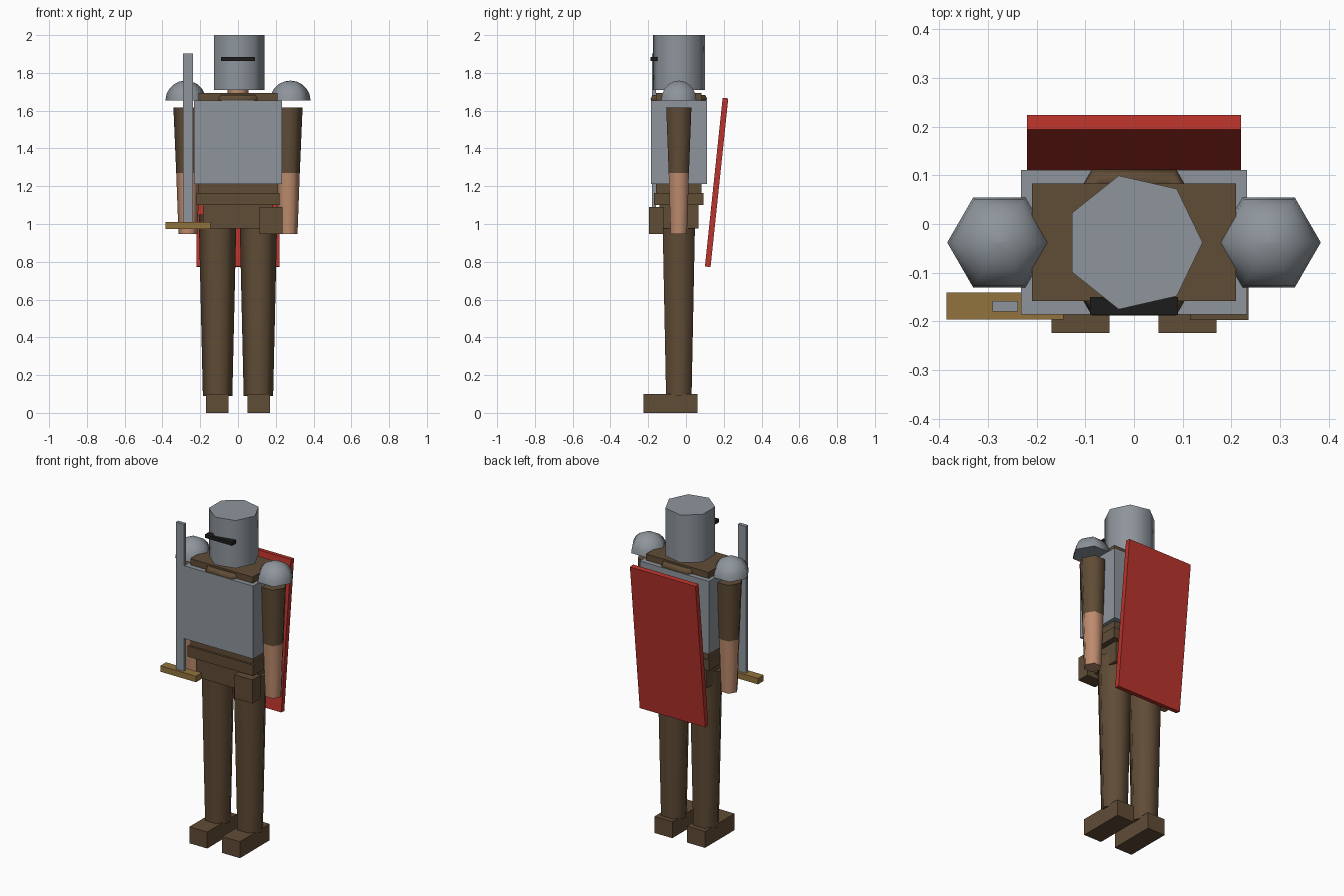
import bpy, bmesh, math
from mathutils import Matrix, Vector

cube = bpy.data.objects.get("Cube")
if cube:
    bpy.data.objects.remove(cube, do_unlink=True)

MID_Y = -0.038  # depth of the body axis


def material(name, rgb):
    m = bpy.data.materials.new(name)
    m.use_nodes = True
    m.diffuse_color = (*rgb, 1)
    bsdf = next(n for n in m.node_tree.nodes if n.type == 'BSDF_PRINCIPLED')
    bsdf.inputs["Base Color"].default_value = (*rgb, 1)
    return m


STEEL = material("steel grey", (0.27, 0.30, 0.33))
LEATHER = material("leather brown", (0.117, 0.072, 0.037))
RED = material("shield red", (0.49, 0.034, 0.025))
GOLD = material("brass gold", (0.287, 0.174, 0.048))
SKIN = material("skin", (0.515, 0.262, 0.156))
BLACK = material("slit black", (0.012, 0.012, 0.012))


def finish(name, bm, *mats, smooth=False):
    bmesh.ops.recalc_face_normals(bm, faces=bm.faces)
    me = bpy.data.meshes.new(name)
    bm.to_mesh(me)
    bm.free()
    for m in mats:
        me.materials.append(m)
    ob = bpy.data.objects.new(name, me)
    bpy.context.collection.objects.link(ob)
    if smooth:
        bpy.ops.object.select_all(action='DESELECT')
        ob.select_set(True)
        bpy.context.view_layer.objects.active = ob
        bpy.ops.object.shade_smooth_by_angle(angle=math.radians(65))
    return ob


def box(name, xs, ys, zs, mat):
    """Box given by its low and high bound on each axis."""
    lo, hi = Vector((xs[0], ys[0], zs[0])), Vector((xs[1], ys[1], zs[1]))
    bm = bmesh.new()
    bmesh.ops.create_cube(bm, size=1, matrix=Matrix.Translation((lo + hi) / 2)
                          @ Matrix.Diagonal((*(hi - lo), 1)))
    return finish(name, bm, mat)


def lathe(name, x, profile, mats, sides=6, rule=None):
    """Stack of rings (radius, z) around a vertical axis, capped at both ends."""
    bm = bmesh.new()
    rings = []
    for r, z in profile:
        angles = [math.tau * i / sides for i in range(sides)]
        rings.append([bm.verts.new((x + r * math.cos(a), MID_Y + r * math.sin(a), z))
                      for a in angles])
    for a, b in zip(rings, rings[1:]):
        for i in range(sides):
            j = (i + 1) % sides
            bm.faces.new((a[i], a[j], b[j], b[i]))
    bm.faces.new(rings[0][::-1])
    bm.faces.new(rings[-1])
    if rule:
        for f in bm.faces:
            f.material_index = rule(f.calc_center_median().z)
    return finish(name, bm, *mats, smooth=True)


# Head
lathe("helmet", 0, [(0.141, 1.71), (0.141, 2.0)], [STEEL], sides=7)
box("visor_slit", (-0.09, 0.09), (-0.187, -0.15), (1.862, 1.884), BLACK)
lathe("neck", 0, [(0.055, 1.66), (0.055, 1.74)], [SKIN])

# Six-sided rolled collar
bm = bmesh.new()
loops = []
for i in range(6):
    a = math.tau * i / 6
    loop = []
    for k in range(6):
        t = math.tau * k / 6
        r = 0.15 + 0.023 * math.cos(t)
        loop.append(bm.verts.new((r * math.cos(a), MID_Y + r * math.sin(a),
                                  1.662 + 0.023 * math.sin(t))))
    loops.append(loop)
for i in range(6):
    a, b = loops[i], loops[(i + 1) % 6]
    for k in range(6):
        n = (k + 1) % 6
        bm.faces.new((a[k], b[k], b[n], a[n]))
finish("collar", bm, LEATHER, smooth=True)

# Torso
box("tunic", (-0.21, 0.21), (-0.158, 0.083), (1.12, 1.693), LEATHER)
box("breastplate", (-0.232, 0.232), (-0.186, 0.111), (1.212, 1.655), STEEL)
box("belt", (-0.22, 0.22), (-0.17, 0.092), (1.10, 1.165), LEATHER)
box("hips", (-0.185, 0.185), (-0.14, 0.067), (0.975, 1.10), LEATHER)
box("belt_pouch", (0.115, 0.235), (-0.197, -0.12), (0.947, 1.09), LEATHER)

# Limbs and shoulder guards
DOME_R = 0.107
dome = [(DOME_R * math.cos(t), 1.655 + 0.104 * math.sin(t))
        for t in (math.radians(d) for d in (0, 18, 36, 54, 72, 89))]
for side, s in (("left", 1), ("right", -1)):
    lathe(side + "_leg", s * 0.108, [(0.078, 0.09), (0.1, 1.05)], [LEATHER])
    box(side + "_foot", (s * 0.11 - 0.06, s * 0.11 + 0.06), (-0.224, 0.06), (0, 0.1), LEATHER)
    lathe(side + "_arm", s * 0.265, [(0.05, 0.947), (0.062, 1.27), (0.077, 1.617)],
          [LEATHER, SKIN], rule=lambda z: int(z < 1.27))
    lathe(side + "_shoulder_guard", s * 0.277, dome, [STEEL])

# Sword held upright
box("sword_blade", (-0.291, -0.238), (-0.18, -0.158), (1.0, 1.902), STEEL)
box("sword_guard", (-0.385, -0.145), (-0.196, -0.141), (0.974, 1.01), GOLD)

# Shield leaning on the back
shield = box("shield", (-0.22, 0.22), (-0.015, 0.015), (-0.449, 0.449), RED)
shield.location = (0, 0.162, 1.22)
shield.rotation_euler.x = math.radians(-6)
